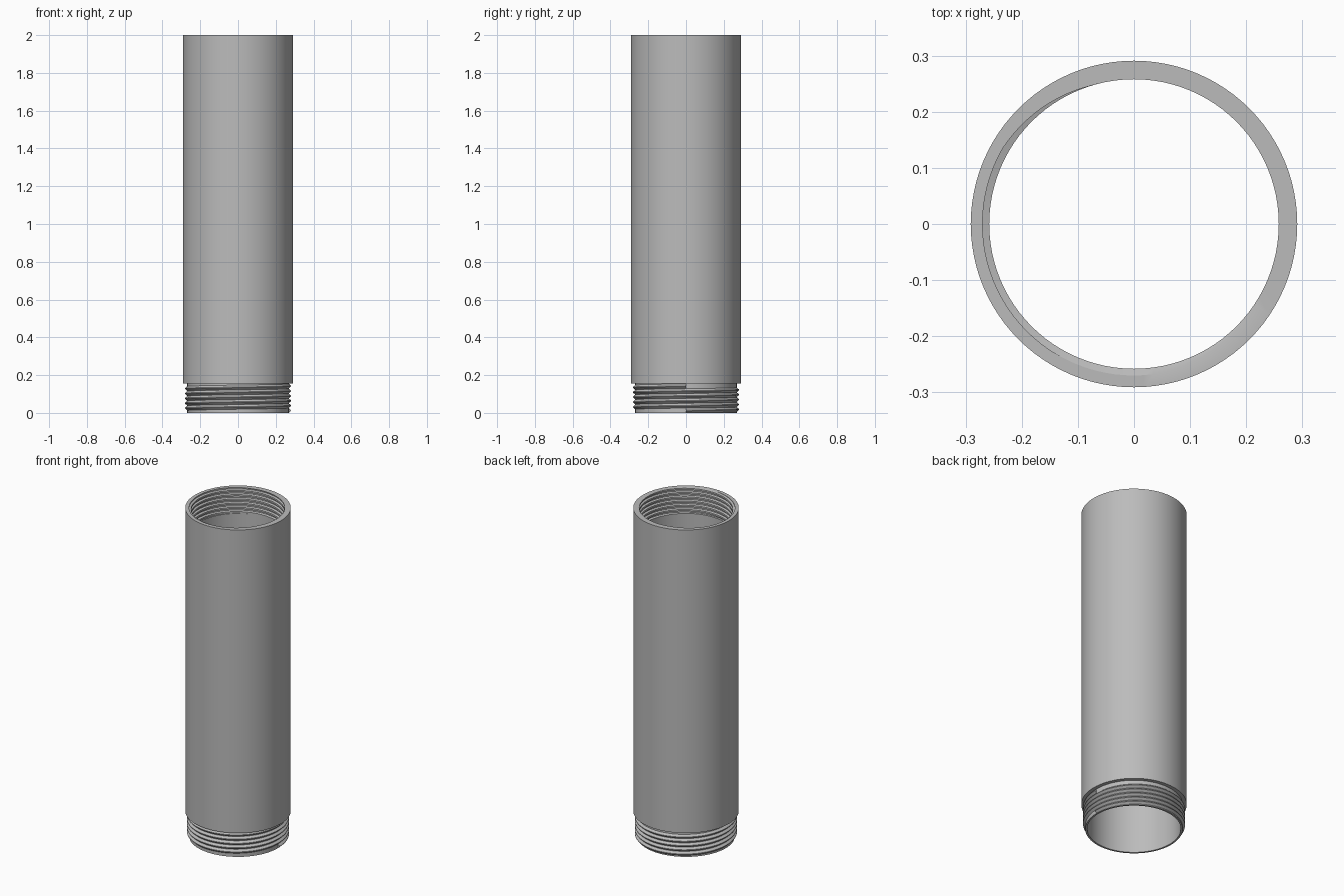
import bpy, bmesh, math

cube = bpy.data.objects.get("Cube")
if cube:
    bpy.data.objects.remove(cube)

SIDES = 96
OUTER, BORE = 0.291, 0.258
NECK_ROOT, NECK_CREST = 0.269, 0.281
GROOVE = 0.27
HEIGHT, SHOULDER = 2.0, 0.155
TURNS = 5
PITCH = SHOULDER / (TURNS + 1)
GROOVE_START = HEIGHT - SHOULDER

# Thread profiles over one pitch: (phase, depth)
RIDGE = [(0, 0), (0.42, 1), (0.55, 1), (0.95, 0), (1, 0)]
CUT = [(0, 0), (0.15, 1), (0.5, 1), (0.62, 0), (1, 0)]


def depth(profile, u):
    """Height of the repeating thread profile at phase u."""
    w = u % 1.0
    for (a, da), (b, db) in zip(profile, profile[1:]):
        if a <= w <= b:
            return da + (db - da) * (w - a) / (b - a)
    return 0.0


def thread(profile, low, high, turn, root, crest, limit=None):
    """Points of a helical thread at one angle, clipped between two heights."""
    points = []
    for k in range(-2, TURNS + 3):
        for phase, _ in profile[:-1]:
            z = min(max(low + (k + phase + turn) * PITCH, low), high)
            u = (z - low) / PITCH - turn
            d = depth(profile, u)
            if limit and not -1e-6 < u < limit + 1e-6:
                d = 0.0
            points.append((root + (crest - root) * d, z))
    return points


def section(turn):
    """Closed wall section of the tube at one angle."""
    neck = thread(RIDGE, 0, SHOULDER, turn, NECK_ROOT, NECK_CREST, TURNS)
    socket = thread(CUT, GROOVE_START, HEIGHT, turn - 330 / 360, BORE, GROOVE)
    return ([(BORE, 0), (NECK_ROOT, 0)] + neck + [(NECK_ROOT, SHOULDER),
            (OUTER, SHOULDER), (OUTER, HEIGHT)] + socket[::-1] + [(BORE, GROOVE_START)])


# Sweep the wall section round the axis
bm = bmesh.new()
columns = []
for i in range(SIDES + 1):
    a = 2 * math.pi * i / SIDES
    columns.append([bm.verts.new((r * math.cos(a), r * math.sin(a), z))
                    for r, z in section(i / SIDES)])
for left, right in zip(columns, columns[1:]):
    for j in range(len(left)):
        k = (j + 1) % len(left)
        bm.faces.new((left[j], right[j], right[k], left[k]))

# Weld the seam and cap the two ends of the outer thread
bmesh.ops.remove_doubles(bm, verts=bm.verts, dist=1e-5)
bmesh.ops.dissolve_degenerate(bm, edges=bm.edges, dist=1e-6)
bmesh.ops.holes_fill(bm, edges=[e for e in bm.edges if e.is_boundary], sides=0)
bmesh.ops.recalc_face_normals(bm, faces=bm.faces)

mesh = bpy.data.meshes.new("threaded_tube")
bm.to_mesh(mesh)
bm.free()
tube = bpy.data.objects.new("threaded_tube", mesh)
bpy.context.collection.objects.link(tube)

# Plain grey metal
grey = bpy.data.materials.new("grey_metal")
grey.use_nodes = True
colour = (0.5, 0.5, 0.5, 1)
grey.diffuse_color = colour
grey.node_tree.nodes["Principled BSDF"].inputs["Base Color"].default_value = colour
mesh.materials.append(grey)

bpy.ops.object.select_all(action="DESELECT")
tube.select_set(True)
bpy.context.view_layer.objects.active = tube
bpy.ops.object.shade_smooth_by_angle(angle=math.radians(20))
